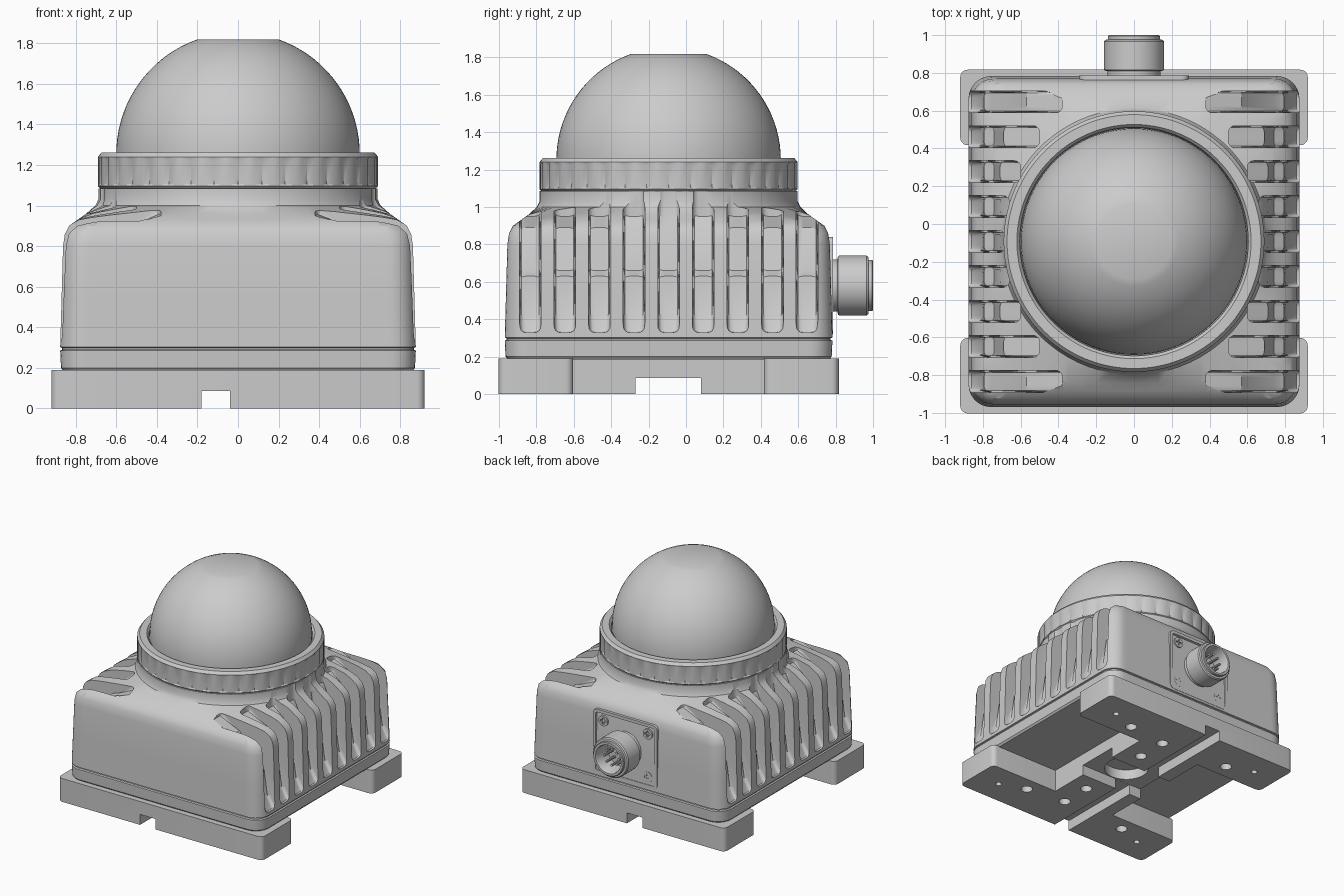
import bpy, bmesh
from math import sin, cos, pi, radians, sqrt, asin
from mathutils import Matrix, Vector

CY = -0.093                      # shared axis of housing, ring and dome
AXIS = Matrix.Translation((0, CY, 0))
TO_BACK = Matrix.Rotation(-pi / 2, 4, 'X')   # turns z into +y

cube = bpy.data.objects.get("Cube")
if cube:
    bpy.data.objects.remove(cube, do_unlink=True)

gray = bpy.data.materials.new("light gray")
gray.use_nodes = True
gray.diffuse_color = (0.6, 0.6, 0.6, 1)
gray.node_tree.nodes["Principled BSDF"].inputs["Base Color"].default_value = (0.6, 0.6, 0.6, 1)


def finish(bm, name, matrix=Matrix(), angle=30):
    bm.transform(matrix)
    bmesh.ops.remove_doubles(bm, verts=bm.verts, dist=1e-5)
    bmesh.ops.recalc_face_normals(bm, faces=bm.faces)
    mesh = bpy.data.meshes.new(name)
    bm.to_mesh(mesh)
    bm.free()
    mesh.materials.append(gray)
    obj = bpy.data.objects.new(name, mesh)
    bpy.context.collection.objects.link(obj)
    smooth(obj, angle)
    return obj


def smooth(obj, angle=30):
    bpy.ops.object.select_all(action='DESELECT')
    bpy.context.view_layer.objects.active = obj
    obj.select_set(True)
    bpy.ops.object.shade_smooth_by_angle(angle=radians(angle))


def cut(obj, cutter):
    mod = obj.modifiers.new("cut", 'BOOLEAN')
    mod.operation, mod.solver, mod.object = 'DIFFERENCE', 'EXACT', cutter
    bpy.context.view_layer.objects.active = obj
    bpy.ops.object.modifier_apply(modifier=mod.name)
    bpy.data.objects.remove(cutter, do_unlink=True)
    smooth(obj)


def loft(bm, rings, closed=False):
    """Skin a list of point rings, capping or joining the ends."""
    loops = [[bm.verts.new(p) for p in ring] for ring in rings]
    n = len(loops[0])
    pairs = list(zip(loops, loops[1:]))
    if closed:
        pairs.append((loops[-1], loops[0]))
    for a, b in pairs:
        for i in range(n):
            j = (i + 1) % n
            bm.faces.new((a[i], a[j], b[j], b[i]))
    if not closed:
        bm.faces.new(loops[0][::-1])
        bm.faces.new(loops[-1])


def lathe(name, profile, steps=64, matrix=AXIS, closed=False, notch=0):
    bm = bmesh.new()
    rings = []
    for r, z, *grip in profile:
        ring = []
        for i in range(steps):
            a = 2 * pi * i / steps
            rr = r - (notch if grip and i % 4 == 0 else 0)
            ring.append((rr * cos(a), rr * sin(a), z))
        rings.append(ring)
    loft(bm, rings, closed)
    return finish(bm, name, matrix)


# Directions crowded toward the corners of the rounded square
ANGLES = [radians(90 * q + d) for q in range(4)
          for d in [-40 + 5 * i for i in range(17)] + [41 + i for i in range(9)]]


def rounded_square(half, radius, z):
    c, ring = half - radius, []
    for a in ANGLES:
        u, v = sorted((abs(cos(a)), abs(sin(a))), reverse=True)
        if v / u * half <= c:
            t = half / u
        else:
            k = c * (u + v)
            t = k + sqrt(max(0, k * k - 2 * c * c + radius * radius))
        ring.append((t * cos(a), t * sin(a), z))
    return ring


def square_loft(name, levels):
    bm = bmesh.new()
    loft(bm, [rounded_square(h, r, z) for z, h, r in levels])
    return finish(bm, name, AXIS)


def add_box(bm, lo, hi):
    lo, hi = Vector(lo), Vector(hi)
    m = Matrix.Translation((lo + hi) / 2) @ Matrix.Diagonal((*(hi - lo), 1))
    return bmesh.ops.create_cube(bm, size=1, matrix=m)["verts"]


def box(name, lo, hi):
    bm = bmesh.new()
    add_box(bm, lo, hi)
    return finish(bm, name)


def add_pin(bm, r, lo, hi, matrix=Matrix(), steps=20):
    m = matrix @ Matrix.Translation((0, 0, (lo + hi) / 2))
    bmesh.ops.create_cone(bm, cap_ends=True, segments=steps, radius1=r, radius2=r,
                          depth=hi - lo, matrix=m)


# Mounting plate: two cross bars joined by a middle web
bm = bmesh.new()
quarter = [(0.29, 0.51), (0.92, 0.51), (0.92, 0.91)]
outline = (quarter + [(-x, y) for x, y in quarter[::-1]]
           + [(-x, -y) for x, y in quarter] + [(x, -y) for x, y in quarter[::-1]])
loft(bm, [[(x, y, z) for x, y in outline] for z in (0, 0.19)])
corners = [e for e in bm.edges
           if abs(e.verts[0].co.z - e.verts[1].co.z) > 0.1 and abs(e.verts[0].co.x) > 0.5]
bmesh.ops.bevel(bm, geom=corners, offset=0.04, segments=5, profile=0.5, affect='EDGES')
plate = finish(bm, "mounting_plate", AXIS)

# Underside grooves, centre bore and screw holes
cut(plate, box("groove_long", (-0.18, -1.2, -0.1), (-0.04, 1.2, 0.085)))
cut(plate, box("groove_cross", (-1.2, -0.27, -0.1), (1.2, 0.08, 0.086)))
bm = bmesh.new()
add_pin(bm, 0.17, -0.1, 0.17, AXIS, 40)
cut(plate, finish(bm, "centre_bore"))
bm = bmesh.new()
holes = [(0.13, s * d, 0.045) for s in (-1, 1) for d in (0.33, 0.59)]
for sx in (-1, 1):
    for sy in (-1, 1):
        holes += [(sx * 0.48, sy * 0.63, 0.045), (sx * 0.7, sy * 0.71, 0.024)]
for x, y, r in holes:
    add_pin(bm, r, -0.1, 0.15, Matrix.Translation((x, y + CY, 0)))
cut(plate, finish(bm, "screw_holes"))

# Lower housing band
square_loft("housing_band", [(0.185, 0.86, 0.11), (0.2, 0.872, 0.12), (0.285, 0.876, 0.12),
                             (0.29, 0.866, 0.11), (0.305, 0.866, 0.11)])

# Housing: rounded square blending to a round neck
housing = square_loft("housing", [
    (0.298, 0.866, 0.11), (0.302, 0.876, 0.12), (0.55, 0.869, 0.12), (0.8, 0.862, 0.12),
    (0.86, 0.853, 0.12), (0.9, 0.832, 0.13), (0.93, 0.79, 0.16), (0.96, 0.748, 0.4),
    (1.0, 0.705, 0.705), (1.03, 0.69, 0.69), (1.085, 0.69, 0.69)])

# Cooling slots on both sides, running up over the shoulder
bm = bmesh.new()
reach = [0.68, 0.66, 0.6, 0.5, 0.38]
for side in (-1, 1):
    for i in range(-4, 5):
        inner = reach[abs(i)]
        y = CY + i * 0.185
        profile = [(1.1, 0.31), (0.86, 0.33), (0.805, 0.42), (0.795, 0.63), (0.74, 0.66),
                   (min(0.71, inner + 0.19), 0.89), (inner, 0.95), (inner, 1.3), (1.1, 1.3)]
        slot = bmesh.new()
        loft(slot, [[(side * x, y + w, z) for x, z in profile] for w in (-0.058, 0.058)])
        rim = [e for e in slot.edges if abs(e.verts[0].co.y - e.verts[1].co.y) < 0.01]
        bmesh.ops.bevel(slot, geom=rim, offset=0.035, segments=4, profile=0.5,
                        affect='EDGES', clamp_overlap=True)
        part = bpy.data.meshes.new("slot")
        slot.to_mesh(part)
        slot.free()
        bm.from_mesh(part)
        bpy.data.meshes.remove(part)
cut(housing, finish(bm, "slot_cutters"))

# Grip ring with shallow vertical notches
lathe("grip_ring", [(0.6, 1.08), (0.675, 1.08), (0.69, 1.095), (0.69, 1.105, 1), (0.69, 1.225, 1),
                    (0.69, 1.24), (0.672, 1.262), (0.62, 1.262), (0.605, 1.245), (0.6, 1.2)],
      steps=144, closed=True, notch=0.012)

# Dome with a flat top
flat = asin(0.2 / 0.6)
dome = [(0.6, 1.1)]
for i in range(19):
    a = (pi / 2 - flat) * i / 18
    dome.append((0.6 * cos(a), 1.253 + 0.6 * sin(a)))
lathe("dome", dome, steps=80)

# Connector panel on the back, with a raised rim
bm = bmesh.new()
add_box(bm, (-0.29, 0.7, 0.32), (0.29, 0.785, 0.84))
upright = [e for e in bm.edges if abs(e.verts[0].co.y - e.verts[1].co.y) > 0.05]
bmesh.ops.bevel(bm, geom=upright, offset=0.04, segments=4, profile=0.5, affect='EDGES')
bm.normal_update()
back = [f for f in bm.faces if f.normal.y > 0.9]
bmesh.ops.inset_region(bm, faces=back, thickness=0.025)
bmesh.ops.inset_region(bm, faces=back, thickness=0.004, depth=-0.02)
finish(bm, "connector_panel")

# Panel screws with crossed recesses
PORT = Matrix.Translation((0, 0, 0.58)) @ TO_BACK
bm = bmesh.new()
for sx in (-1, 1):
    for sy in (-1, 1):
        add_pin(bm, 0.042, 0.75, 0.782, PORT @ Matrix.Translation((sx * 0.2, sy * 0.175, 0)))
screws = finish(bm, "panel_screws")
for w, h in ((0.025, 0.007), (0.007, 0.025)):
    bm = bmesh.new()
    for sx in (-1, 1):
        for sz in (-1, 1):
            x, z = sx * 0.2, 0.58 + sz * 0.175
            add_box(bm, (x - w, 0.77, z - h), (x + w, 0.8, z + h))
    cut(screws, finish(bm, "screw_slots"))

# Round socket and its pins
lathe("connector_socket", [(0.14, 0.75), (0.14, 0.81), (0.155, 0.812), (0.16, 0.82), (0.16, 0.965),
                           (0.153, 0.975), (0.137, 0.977), (0.137, 0.995), (0.132, 1.0),
                           (0.115, 1.0), (0.11, 0.99), (0.11, 0.85)],
      steps=48, matrix=PORT)
bm = bmesh.new()
for i in range(8):
    turn = Matrix.Rotation(i * pi / 4, 4, 'Z') @ Matrix.Translation((0.065, 0, 0))
    add_pin(bm, 0.01, 0.84, 0.96, PORT @ turn, 10)
finish(bm, "connector_pins")
